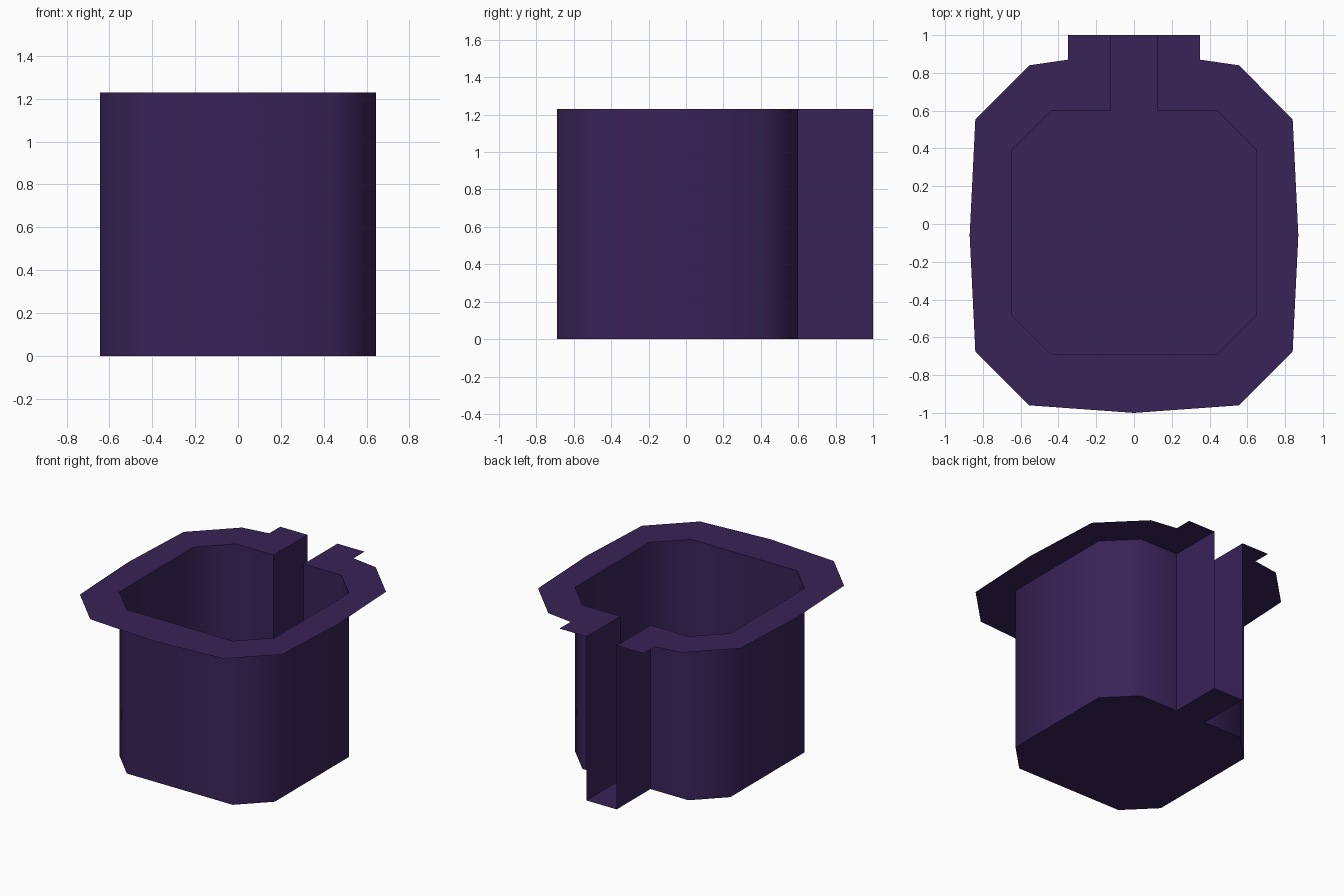
import bpy, bmesh, math

if "Cube" in bpy.data.objects:
    bpy.data.objects.remove(bpy.data.objects["Cube"])

H = 1.23
# right halves of the plan outlines, from back to front
INNER = [(0.125, 1.0), (0.125, 0.6), (0.44, 0.6), (0.645, 0.395), (0.645, -0.485), (0.44, -0.69)]
OUTER = [(0.35, 1.0), (0.35, 0.87), (0.555, 0.84), (0.84, 0.555), (0.87, -0.06),
         (0.84, -0.675), (0.555, -0.96), (0.0, -1.0)]

mat = bpy.data.materials.new("dark purple")
mat.diffuse_color = (0.040, 0.017, 0.097, 1)
mat.use_nodes = True
mat.node_tree.nodes["Principled BSDF"].inputs["Base Color"].default_value = mat.diffuse_color


def mirrored(half):
    return half + [(-x, y) for x, y in reversed(half) if x > 0]


def finish(bm, name):
    bmesh.ops.triangulate(bm, faces=[f for f in bm.faces if len(f.verts) > 4])
    mesh = bpy.data.meshes.new(name)
    bm.to_mesh(mesh)
    bm.free()
    mesh.materials.append(mat)
    ob = bpy.data.objects.new(name, mesh)
    bpy.context.collection.objects.link(ob)
    bpy.ops.object.select_all(action='DESELECT')
    ob.select_set(True)
    bpy.context.view_layer.objects.active = ob
    bpy.ops.object.shade_smooth_by_angle(angle=math.radians(60))
    return ob


# basin: floor and walls, with the channel left open at the back end
bm = bmesh.new()
plan = mirrored(INNER)
low = [bm.verts.new((x, y, 0)) for x, y in plan]
high = [bm.verts.new((x, y, H)) for x, y in plan]
bm.faces.new(low)
for i in range(len(plan) - 1):
    bm.faces.new((low[i + 1], low[i], high[i], high[i + 1]))
finish(bm, "basin")

# flat rim around the basin, split by the channel
bm = bmesh.new()
ring = mirrored(OUTER) + mirrored(INNER)[::-1]
face = bm.faces.new([bm.verts.new((x, y, H)) for x, y in ring])
face.normal_update()
if face.normal.z < 0:
    face.normal_flip()
finish(bm, "rim")
